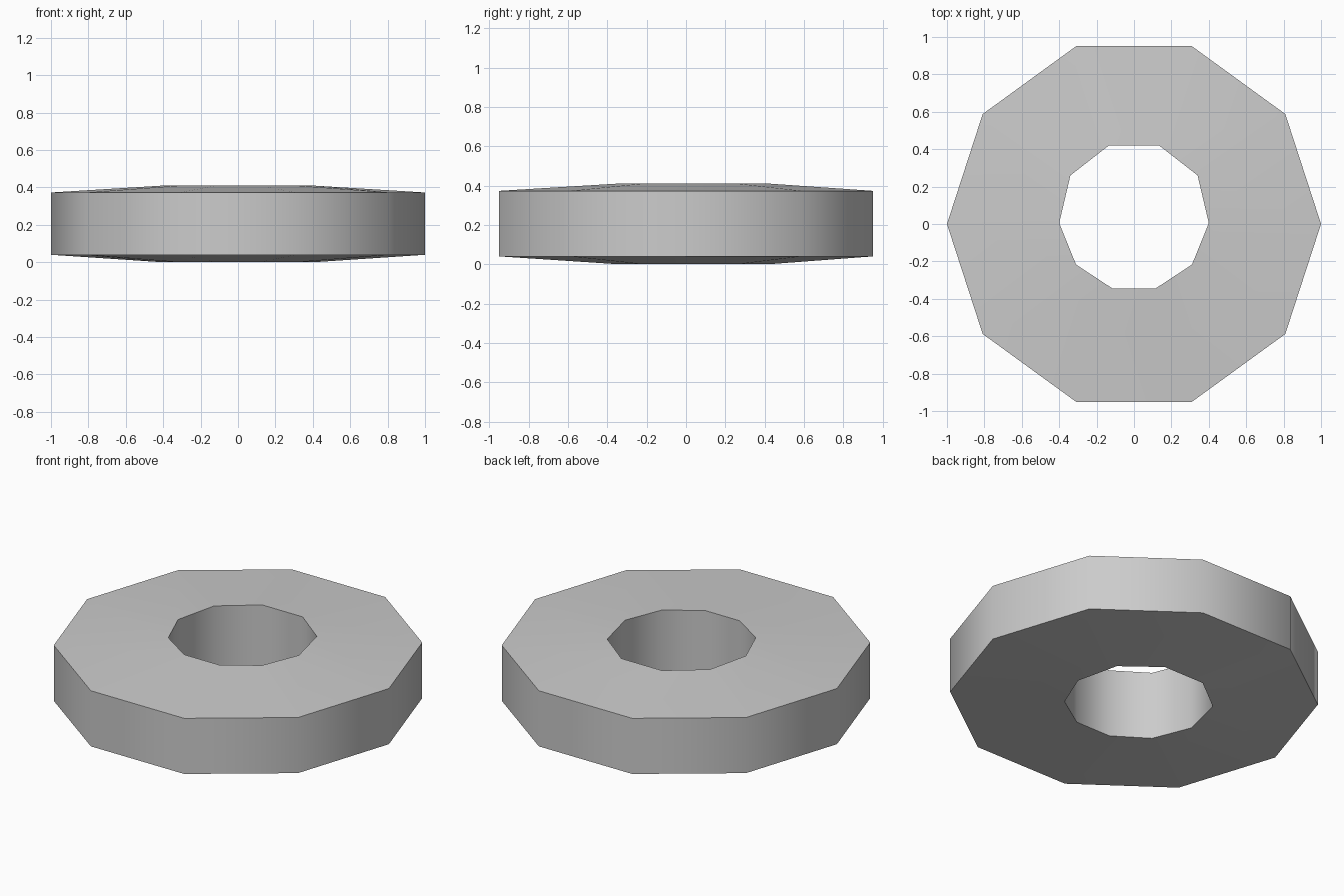
import bpy, bmesh, math

if "Cube" in bpy.data.objects:
    bpy.data.objects.remove(bpy.data.objects["Cube"])

# Ten-sided outer rim, and slightly uneven ten-sided hole (half listed, mirrored in x)
outer = [(math.cos(math.radians(36 * i)), math.sin(math.radians(36 * i))) for i in range(10)]
right_up = [(0.40, 0.005), (0.34, 0.26), (0.134, 0.42)]
right_down = [(0.31, -0.217), (0.115, -0.345)]
flip = lambda pts: [(-x, y) for x, y in pts]
inner = (right_up + flip(right_up[::-1]) + flip(right_down) + right_down[::-1])

bm = bmesh.new()


def ring(points, z):
    return [bm.verts.new((x, y, z)) for x, y in points]


# Cross-section loops: outer wall, raised top, hole wall, raised underside
loops = [ring(outer, 0.04), ring(outer, 0.373), ring(inner, 0.41), ring(inner, 0.0)]
for k in range(4):
    a, b = loops[k], loops[(k + 1) % 4]
    for i in range(10):
        j = (i + 1) % 10
        bm.faces.new((a[i], a[j], b[j], b[i]))
bmesh.ops.recalc_face_normals(bm, faces=bm.faces)

mesh = bpy.data.meshes.new("ring_disc")
bm.to_mesh(mesh)
bm.free()
disc = bpy.data.objects.new("ring_disc", mesh)
bpy.context.collection.objects.link(disc)

# Smooth walls with crisp rims
bpy.context.view_layer.objects.active = disc
disc.select_set(True)
bpy.ops.object.shade_smooth_by_angle(angle=math.radians(50))
